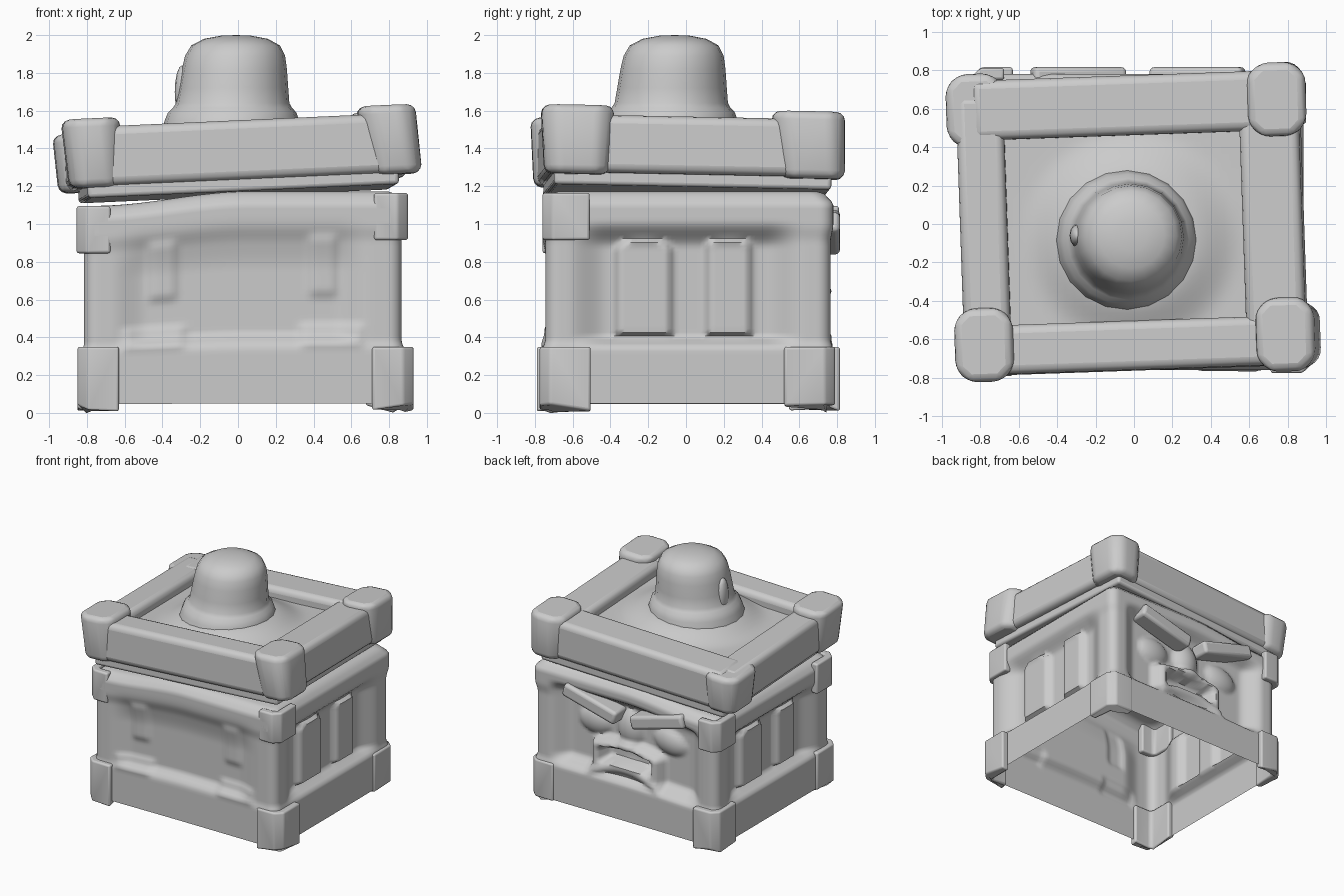
import bpy, bmesh, math, random
from mathutils import Matrix, Vector

random.seed(4)
if "Cube" in bpy.data.objects:
    bpy.data.objects.remove(bpy.data.objects["Cube"])

# One stone colour
stone = bpy.data.materials.new("stone_grey")
stone.use_nodes = True
GREY = (0.6, 0.6, 0.6, 1)
stone.diffuse_color = GREY
stone.node_tree.nodes["Principled BSDF"].inputs["Base Color"].default_value = GREY


def finish(bm, name, bevel=0.0, angle=40):
    """Turn a bmesh into a shaded object with optional soft edges."""
    bmesh.ops.recalc_face_normals(bm, faces=bm.faces)
    mesh = bpy.data.meshes.new(name)
    bm.to_mesh(mesh)
    bm.free()
    obj = bpy.data.objects.new(name, mesh)
    bpy.context.collection.objects.link(obj)
    mesh.materials.append(stone)
    if bevel:
        mod = obj.modifiers.new("soft_edges", "BEVEL")
        mod.width, mod.segments = bevel, 3
    bpy.ops.object.select_all(action="DESELECT")
    obj.select_set(True)
    bpy.context.view_layer.objects.active = obj
    bpy.ops.object.shade_smooth_by_angle(angle=math.radians(angle))
    return obj


def prism(name, base, top, bevel, matrix=Matrix()):
    """Solid between two matching outlines."""
    bm = bmesh.new()
    low = [bm.verts.new(matrix @ Vector(p)) for p in base]
    high = [bm.verts.new(matrix @ Vector(p)) for p in top]
    bm.faces.new(low)
    bm.faces.new(high)
    for i in range(len(low)):
        bm.faces.new((low[i - 1], low[i], high[i], high[i - 1]))
    return finish(bm, name, bevel, 55)


def block(name, lo, hi, matrix, bevel):
    """Bevelled box between two opposite corners."""
    (x0, y0, z0), (x1, y1, z1) = lo, hi
    outline = [(x0, y0), (x1, y0), (x1, y1), (x0, y1)]
    return prism(name, [(*p, z0) for p in outline], [(*p, z1) for p in outline], bevel, matrix)


def ease(a, b, t):
    t = min(max((t - a) / (b - a), 0), 1)
    return t * t * (3 - 2 * t)


def window(t, a, b, soft):
    """1 between a and b, fading to 0 over the soft margin outside."""
    return ease(a - soft, a, t) * (1 - ease(b, b + soft, t))


def bump(s, z, cs, cz, rs, rz):
    d = ((s - cs) / rs) ** 2 + ((z - cz) / rz) ** 2
    return max(0, 1 - d) ** 0.7


# Relief of each wall: s runs along the wall, z up, result is outward
def front_relief(s, z):
    out = -0.05 * window(s, -0.5, 0.48, 0.2) * ease(0.36, 0.43, z) * (1 - ease(0.75, 1.05, z))
    for side in (-1, 1):
        out += 0.02 * window(side * s, 0.38, 0.47, 0.05) * window(z, 0.66, 0.9, 0.07)
        out += 0.02 * window(side * s, 0.34, 0.6, 0.06) * window(z, 0.38, 0.44, 0.05)
    return out


def side_relief(s, z):
    out = -0.08 * window(s, -0.42, 0.4, 0.22) * ease(0.35, 0.41, z) * (1 - ease(0.87, 1.02, z))
    for a, b in ((-0.36, -0.11), (0.12, 0.31)):
        arch = z + 2.5 * (s - (a + b) / 2) ** 2
        out += 0.05 * window(s, a, b, 0.04) * window(z, 0.43, 0.9, 0.03) * (1 - ease(0.91, 0.95, arch))
    return out


def face_relief(s, z):
    x = 0.02 - s
    out = -0.1 * window(x, -0.52, 0.56, 0.17) * window(z, 0.44, 0.95, 0.1)
    # eyes, nose and open frowning mouth
    out += 0.05 * bump(x, z, 0.36, 0.76, 0.15, 0.11)
    out += 0.05 * bump(x, z, -0.33, 0.78, 0.15, 0.11)
    out += 0.07 * bump(x, z, 0.03, 0.78, 0.12, 0.16)
    arch = z + 0.4 * (x - 0.04) ** 2
    out += 0.09 * window(x, -0.24, 0.32, 0.07) * window(arch, 0.44, 0.64, 0.06)
    out = min(out, 0.005)
    return out - 0.12 * window(x, -0.16, 0.24, 0.05) * window(arch, 0.51, 0.58, 0.04)


def sag(x):
    """The body's rim drops towards one side."""
    return 1 - 0.065 * (1 - ease(-0.75, 0.05, x))


# Hollow body shell: four relief walls with rounded corners, base band and rim
CENTRE, HALF_X, HALF_Y, ROUND = Vector((0.025, 0.01, 0)), 0.84, 0.755, 0.07
COLS, ROWS = 72, 56
bm = bmesh.new()
walls = [((0, -1), (1, 0), front_relief), ((1, 0), (0, 1), side_relief),
         ((0, 1), (-1, 0), face_relief), ((-1, 0), (0, -1), side_relief)]
for n, t, relief in walls:
    n, t = Vector((*n, 0)), Vector((*t, 0))
    half_n, half_t = (HALF_X, HALF_Y) if n.x else (HALF_Y, HALF_X)
    levels = []
    for j in range(ROWS + 1):
        z = 0.05 + 1.11 * j / ROWS
        grow = 0.015 * (1 - ease(0.33, 0.39, z)) + 0.015 * ease(0.9, 1.0, z)
        levels.append((z, grow - 0.05 * ease(1.1, 1.17, z)))
    levels += [(1.172, -0.07), (1.172, -0.18)]
    grid = []
    for z, grow in levels:
        row = []
        for i in range(COLS + 1):
            s = (2 * i / COLS - 1) * half_t
            arc = max(0, 1 - (half_t - abs(s)) / ROUND) * math.pi / 4
            along = half_t - ROUND + ROUND * math.sin(arc) if arc else abs(s)
            along = math.copysign(along, s) * (1 + grow / half_t)
            out = half_n + grow - ROUND * (1 - math.cos(arc)) + relief(s, z)
            p = CENTRE + t * along + n * out
            p.z = z * sag(p.x)
            row.append(bm.verts.new(p))
        grid.append(row)
    for a, b in zip(grid, grid[1:]):
        for i in range(COLS):
            bm.faces.new((a[i], a[i + 1], b[i + 1], b[i]))
bmesh.ops.remove_doubles(bm, verts=bm.verts, dist=0.003)
finish(bm, "body_shell", angle=55)

# Angry brows over the eyes
for name, x, z, tilt in (("left_brow", 0.33, 0.95, -0.26), ("right_brow", -0.29, 0.96, 0.27)):
    turn = Matrix.Translation((x, 0.75, z)) @ Matrix.Rotation(tilt, 4, "Y")
    block(name, (-0.25, -0.1, -0.055), (0.25, 0.065, 0.055), turn, 0.025)


# Angled corner guards wrapped round the body
def guard(name, x, y, arm_x, arm_y, low, high, chip=0.0):
    ix, iy = -math.copysign(1, x), -math.copysign(1, y)
    thick, cut = 0.06, 0.055
    outline = [(cut, 0), (arm_x, 0), (arm_x, thick), (thick + 0.02, thick),
               (thick, thick + 0.02), (thick, arm_y), (0, arm_y), (0, cut)]
    spots = [(x + ix * a, y + iy * b) for a, b in outline]
    base = [(*p, low + random.uniform(0, chip)) for p in spots]
    prism(name, base, [(*p, high) for p in spots], 0.02)


for label, x, y in (("front_right", -0.85, -0.79), ("front_left", 0.93, -0.775),
                    ("back_left", 0.895, 0.79), ("back_right", -0.85, 0.815)):
    guard("base_guard_" + label, x, y, 0.22, 0.27, 0.0, 0.35, 0.05)
for label, x, y, high in (("front_right", -0.855, -0.76, 1.095), ("front_left", 0.9, -0.76, 1.165),
                          ("back_right", -0.855, 0.81, 1.095)):
    guard("rim_guard_" + label, x, y, 0.18, 0.25, high - 0.25, high)

# Tilted lid: frame beams, chunky eight-sided corner caps, under lip
lid = (Matrix.Translation((-0.01, 0.005, 1.375)) @ Matrix.Rotation(0.035, 4, "Z")
       @ Matrix.Rotation(-0.045, 4, "Y") @ Matrix.Rotation(-0.02, 4, "X"))
for label, y0, y1 in (("front", -0.765, -0.51), ("back", 0.455, 0.765)):
    block("lid_beam_" + label, (-0.81, y0, -0.155), (0.81, y1, 0.16), lid, 0.045)
for label, x0, x1 in (("right", -0.89, -0.645), ("left", 0.58, 0.89)):
    block("lid_beam_" + label, (x0, -0.69, -0.15), (x1, 0.69, 0.155), lid, 0.045)


def cap(name, x, y, high, flare_x, flare_y):
    """Corner cap, narrower below and leaning out by the flare."""
    rx, ry, cut = 0.155, 0.195, 0.07
    outline = []
    for sx, sy in ((1, 1), (-1, 1), (-1, -1), (1, -1)):
        pair = [(sx * rx, sy * (ry - cut)), (sx * (rx - cut), sy * ry)]
        outline += pair if sx == sy else pair[::-1]
    top = [(x + a, y + b, high) for a, b in outline]
    base = [(x + a * 0.88 + flare_x, y + b * 0.88 + flare_y, -0.16) for a, b in outline]
    prism(name, base, top, 0.045, lid)


cap("lid_cap_front_right", -0.785, -0.61, 0.205, 0.01, 0)
cap("lid_cap_front_left", 0.78, -0.61, 0.205, 0.04, 0)
cap("lid_cap_back_right", -0.79, 0.61, 0.15, 0, 0)
cap("lid_cap_back_left", 0.78, 0.61, 0.195, 0, 0.03)
block("lid_lip", (-0.82, -0.73, -0.215), (0.83, 0.74, -0.12), lid, 0.02)

# Sunken lid panel swelling towards the knob
bm = bmesh.new()
bmesh.ops.create_grid(bm, x_segments=30, y_segments=26, size=1)
for v in bm.verts:
    x, y = v.co.x * 0.66, v.co.y * 0.53 - 0.02
    r = math.hypot(x, y + 0.08)
    v.co = lid @ Vector((x, y, 0.07 + 0.09 * (1 - ease(0.3, 0.58, r))))
finish(bm, "lid_panel")

# Domed knob with flared skirt
profile = [(0.37, 1.49), (0.355, 1.55), (0.34, 1.59), (0.315, 1.615), (0.3, 1.64), (0.29, 1.72),
           (0.278, 1.82), (0.265, 1.89), (0.235, 1.945), (0.17, 1.98), (0.08, 1.997), (0, 2.0)]
bm = bmesh.new()
verts = [bm.verts.new((r, 0, z)) for r, z in profile]
edges = [bm.edges.new(pair) for pair in zip(verts, verts[1:])]
bmesh.ops.spin(bm, geom=verts + edges, axis=(0, 0, 1), cent=(0, 0, 0), angle=math.tau, steps=20)
bmesh.ops.remove_doubles(bm, verts=bm.verts, dist=0.0005)
for v in bm.verts:
    lean = (v.co.z - 1.8) * 0.05
    v.co += Vector((-0.02 + lean, -0.07 + lean, 0))
finish(bm, "knob", angle=60)

# Small drip on the knob's side
bm = bmesh.new()
bmesh.ops.create_uvsphere(bm, u_segments=12, v_segments=8, radius=1)
for v in bm.verts:
    v.co = Vector((v.co.x * 0.04 - 0.295, v.co.y * 0.06 - 0.06, v.co.z * 0.14 + 1.7))
finish(bm, "knob_drip", angle=80)
